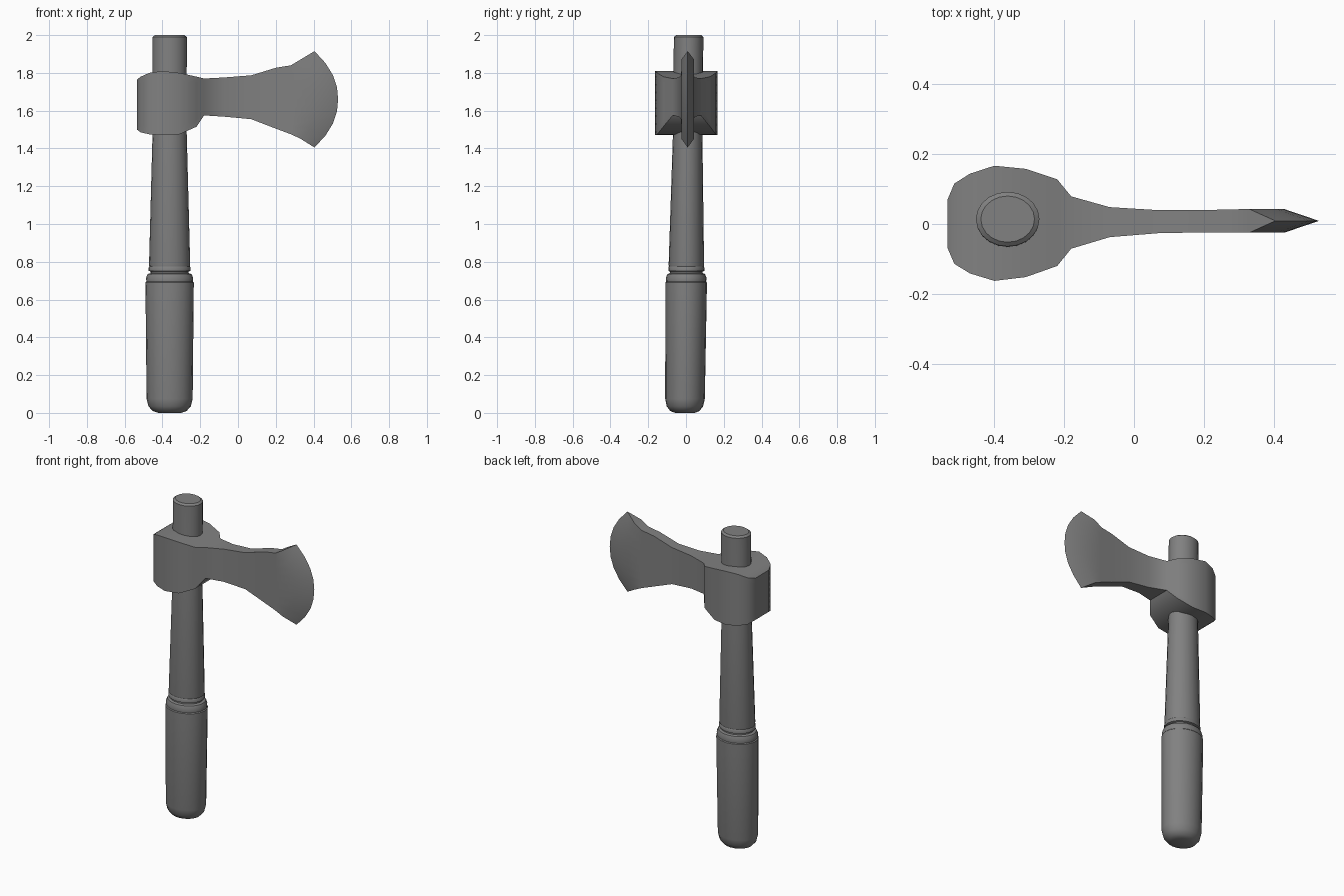
import bpy, bmesh, math

if "Cube" in bpy.data.objects:
    bpy.data.objects.remove(bpy.data.objects["Cube"])

# One plain material for the whole axe
grey = bpy.data.materials.new("mid grey")
grey.use_nodes = True
colour = (0.22, 0.22, 0.22, 1)
grey.diffuse_color = colour
grey.node_tree.nodes["Principled BSDF"].inputs["Base Color"].default_value = colour

HX = -0.362      # handle axis
FLAT = 0.86      # handle is oval, thinner in y


def lean(z):
    return -0.006 + 0.01 * z


def finish(bm, name, angle=35):
    bmesh.ops.remove_doubles(bm, verts=bm.verts, dist=0.0005)
    bmesh.ops.recalc_face_normals(bm, faces=bm.faces)
    mesh = bpy.data.meshes.new(name)
    bm.to_mesh(mesh)
    bm.free()
    mesh.materials.append(grey)
    obj = bpy.data.objects.new(name, mesh)
    bpy.context.collection.objects.link(obj)
    bpy.ops.object.select_all(action="DESELECT")
    obj.select_set(True)
    bpy.context.view_layer.objects.active = obj
    bpy.ops.object.shade_smooth_by_angle(angle=math.radians(angle))
    return obj


def turned(name, profile, sides=20):
    """Oval lathe of (radius, height) points with capped ends."""
    bm = bmesh.new()
    rings = []
    for r, z in profile:
        ring = []
        for i in range(sides):
            a = math.tau * i / sides
            ring.append(bm.verts.new((HX + r * math.cos(a),
                                      lean(z) + r * FLAT * math.sin(a), z)))
        rings.append(ring)
    for a, b in zip(rings, rings[1:]):
        for i in range(sides):
            j = (i + 1) % sides
            bm.faces.new((a[i], a[j], b[j], b[i]))
    bm.faces.new(rings[0])
    bm.faces.new(rings[-1])
    return finish(bm, name)


# Grip with rounded butt, shaft, and the collar between them
turned("grip", [(0.06, 0), (0.09, 0.01), (0.112, 0.035), (0.122, 0.075),
                (0.128, 0.69), (0.123, 0.695), (0.125, 0.715), (0.116, 0.735),
                (0.1, 0.74)])
turned("collar", [(0.1, 0.735), (0.1, 0.748), (0.111, 0.752), (0.111, 0.77),
                  (0.107, 0.776)])
turned("shaft", [(0.107, 0.774), (0.109, 0.785), (0.09, 1.5), (0.091, 1.99),
                 (0.077, 2.0)])

# Axe head stations from poll to blade: x, half thickness, low z, high z
stations = [(-0.535, 0.068, 1.50, 1.765), (-0.515, 0.115, 1.485, 1.78),
            (-0.47, 0.143, 1.475, 1.80), (-0.40, 0.165, 1.47, 1.81),
            (-0.31, 0.155, 1.475, 1.80), (-0.22, 0.124, 1.515, 1.78),
            (-0.18, 0.075, 1.575, 1.77), (-0.07, 0.043, 1.568, 1.776),
            (0.07, 0.033, 1.555, 1.787), (0.20, 0.032, 1.505, 1.827),
            (0.28, 0.033, 1.475, 1.84)]
ROWS = 9


def column(x, w, low, high, bulge=0.0):
    """Points up one station; bulge bows the middle forward."""
    pts = []
    for i in range(ROWS):
        t = i / (ROWS - 1)
        s = 2 * t - 1
        pts.append((x + bulge * (1 - abs(s) ** 2.2), w, low + t * (high - low)))
    return pts


columns = [column(*s) for s in stations]
columns.append(column(0.33, 0.034, 1.452, 1.87, 0.10))    # bevel line
columns.append(column(0.405, 0.0, 1.405, 1.915, 0.125))   # cutting edge

bm = bmesh.new()
sides = []
for sign in (-1, 1):
    sides.append([[bm.verts.new((x, min(0.009, 0.006 + 0.01 * x) + sign * w, z))
                   for x, w, z in col] for col in columns])
near, far = sides
for c in range(len(columns) - 1):
    for grid in sides:
        for r in range(ROWS - 1):
            bm.faces.new((grid[c][r], grid[c + 1][r], grid[c + 1][r + 1], grid[c][r + 1]))
    for r in (0, ROWS - 1):
        bm.faces.new((near[c][r], near[c + 1][r], far[c + 1][r], far[c][r]))
for r in range(ROWS - 1):
    bm.faces.new((near[0][r], near[0][r + 1], far[0][r + 1], far[0][r]))
finish(bm, "axe_head", 40)
